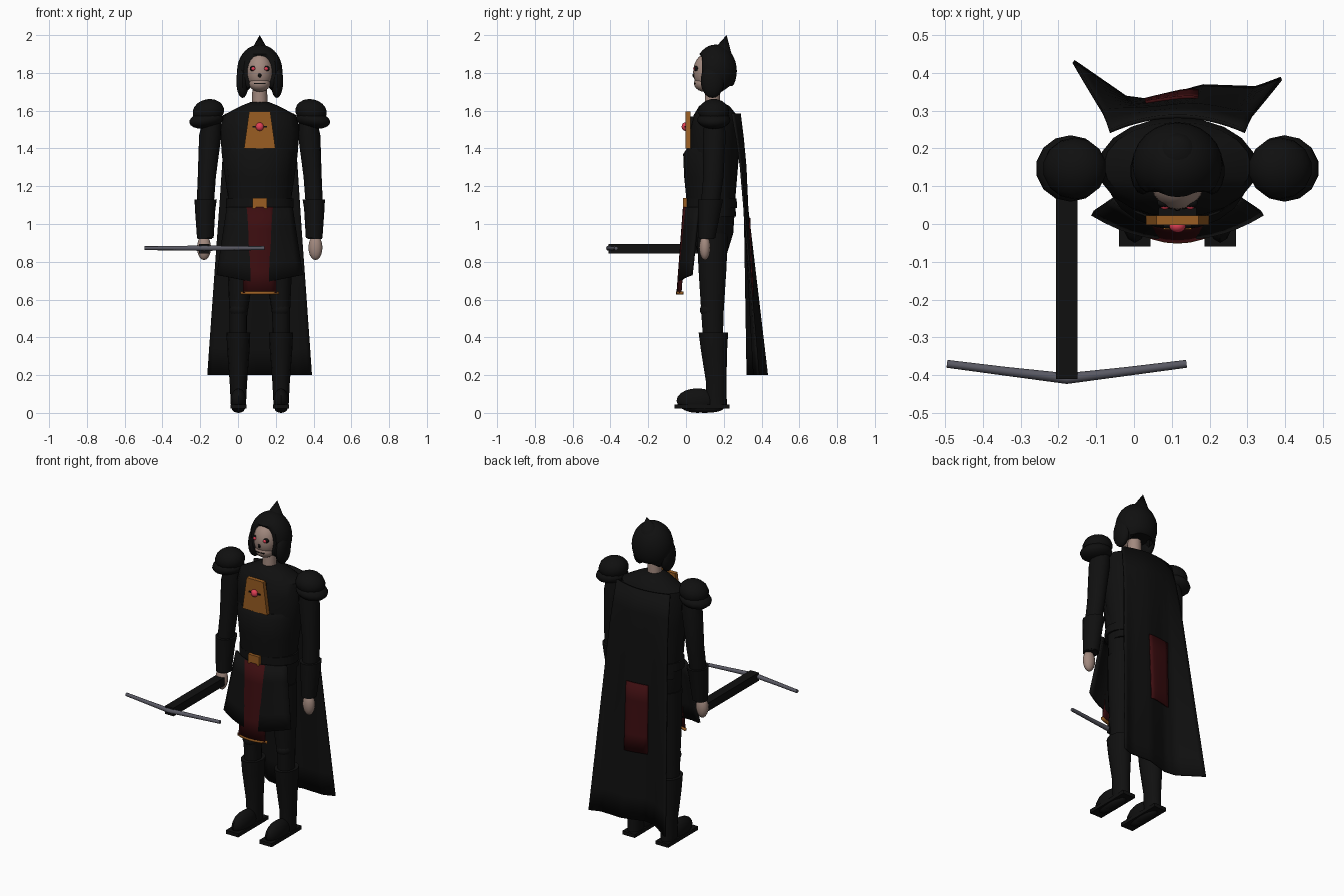
import bpy, bmesh, math
from mathutils import Matrix, Vector

if "Cube" in bpy.data.objects:
    bpy.data.objects.remove(bpy.data.objects["Cube"])

CX = 0.115  # body centre line


def material(name, r, g, b):
    m = bpy.data.materials.new(name)
    m.diffuse_color = (r, g, b, 1)
    m.use_nodes = True
    m.node_tree.nodes["Principled BSDF"].inputs["Base Color"].default_value = m.diffuse_color
    return m


BLACK = material("black cloth", 0.005, 0.005, 0.005)
SKIN = material("pale skin", 0.36, 0.25, 0.21)
GOLD = material("dull gold", 0.32, 0.11, 0.016)
RED = material("dark red cloth", 0.045, 0.004, 0.005)
GREY = material("steel grey", 0.10, 0.10, 0.125)
GEM = material("bright red", 0.75, 0.05, 0.09)


def finish(name, bm, mat):
    bmesh.ops.recalc_face_normals(bm, faces=bm.faces)
    me = bpy.data.meshes.new(name)
    bm.to_mesh(me)
    bm.free()
    me.materials.append(mat)
    ob = bpy.data.objects.new(name, me)
    bpy.context.collection.objects.link(ob)
    return ob


def loft(name, rings, mat, n=16, power=1.0):
    """Stack of oval rings (x, y, z, rx, ry) joined and capped."""
    bm = bmesh.new()
    rows = []
    for x, y, z, rx, ry in rings:
        row = []
        for i in range(n):
            a = 2 * math.pi * i / n
            c, s = math.cos(a), math.sin(a)
            row.append(bm.verts.new((x + rx * math.copysign(abs(c) ** power, c),
                                     y + ry * math.copysign(abs(s) ** power, s), z)))
        rows.append(row)
    for a, b in zip(rows, rows[1:]):
        for i in range(n):
            bm.faces.new((a[i], a[(i + 1) % n], b[(i + 1) % n], b[i]))
    bm.faces.new(rows[0])
    bm.faces.new(rows[-1])
    return finish(name, bm, mat)


def ball(name, loc, rad, mat, seg=14, rings=10, tilt=0.0, edit=None):
    bm = bmesh.new()
    bmesh.ops.create_uvsphere(bm, u_segments=seg, v_segments=rings, radius=1)
    mx = Matrix.Translation(loc) @ Matrix.Rotation(tilt, 4, 'Y') @ Matrix.Diagonal((*rad, 1))
    bmesh.ops.transform(bm, matrix=mx, verts=bm.verts)
    if edit:
        for v in bm.verts:
            edit(v.co)
    return finish(name, bm, mat)


def box(name, loc, size, mat):
    bm = bmesh.new()
    bmesh.ops.create_cube(bm, size=1)
    bmesh.ops.transform(bm, matrix=Matrix.Translation(loc) @ Matrix.Diagonal((*size, 1)), verts=bm.verts)
    return finish(name, bm, mat)


def sheet(name, fn, nu, nv, thick, mat):
    """Thin cloth from a surface function of u and v."""
    bm = bmesh.new()
    g = [[bm.verts.new(fn(i / nu, j / nv)) for i in range(nu + 1)] for j in range(nv + 1)]
    for j in range(nv):
        for i in range(nu):
            bm.faces.new((g[j][i], g[j][i + 1], g[j + 1][i + 1], g[j + 1][i]))
    ob = finish(name, bm, mat)
    mod = ob.modifiers.new("thickness", 'SOLIDIFY')
    mod.thickness, mod.offset = thick, 0
    return ob


def polyline(pts, t):
    for (t0, a), (t1, b) in zip(pts, pts[1:]):
        if t <= t1:
            return a + (b - a) * (t - t0) / (t1 - t0)
    return pts[-1][1]


# Torso, waist guard, hips and belt
loft("torso", [(CX, .17, 1.04, .165, .095), (CX, .15, 1.12, .165, .11), (CX, .145, 1.36, .2, .135),
               (CX, .15, 1.5, .21, .132), (CX, .155, 1.575, .195, .115), (CX, .15, 1.625, .1, .08),
               (CX, .145, 1.645, .05, .045)], BLACK, 20)
loft("waist_guard", [(CX, .13, 1.1, .165, .125), (CX, .125, 1.25, .175, .135),
                     (CX, .12, 1.37, .185, .135), (CX, .125, 1.4, .18, .12)], BLACK, 20)
loft("hips", [(CX, .14, .82, .13, .07), (CX, .14, .95, .165, .11), (CX, .14, 1.1, .17, .12)], BLACK, 20)
loft("belt", [(CX, .135, 1.085, .18, .135), (CX, .135, 1.135, .178, .133)], BLACK, 20)
box("belt_buckle", (CX, 0, 1.11), (.075, .03, .055), GOLD)
loft("neck", [(CX, .14, 1.6, .042, .042), (CX, .14, 1.76, .038, .038)], SKIN, 14)

# Chest plate with gem
loft("chest_plate", [(CX, .008, 1.4, .085, .013), (CX, .008, 1.595, .056, .013)], GOLD, 4, .01).data.transform(
    Matrix.Identity(4))
bpy.data.objects.remove(bpy.data.objects["chest_plate"])
bm = bmesh.new()
front = [bm.verts.new((CX + x, -.002, z)) for x, z in ((-.083, 1.4), (.083, 1.4), (.056, 1.595), (-.056, 1.595))]
face = bm.faces.new(front)
ext = bmesh.ops.extrude_face_region(bm, geom=[face])
bmesh.ops.translate(bm, vec=(0, .025, 0), verts=[e for e in ext["geom"] if isinstance(e, bmesh.types.BMVert)])
finish("chest_plate", bm, GOLD)
box("chest_bar", (CX, -.004, 1.515), (.075, .008, .008), BLACK)
ball("chest_gem", (CX, -.005, 1.515), (.022, .018, .022), GEM)
box("chest_backing", (CX, .06, 1.49), (.1, .09, .16), BLACK)


# Hood: flattened front, lifted above the throat
def shape_hood(co):
    co.y = max(co.y, .085 if co.z < 1.88 else .07)
    if abs(co.x - CX) < .06 and co.z < 1.73:
        co.z = 1.73


ball("hood", (CX, .157, 1.81), (.12, .112, .14), BLACK, 24, 18, edit=shape_hood)
bm = bmesh.new()
bmesh.ops.create_cone(bm, cap_ends=True, segments=14, radius1=.064, radius2=0, depth=.11)
for v in bm.verts:
    tip = v.co.z > 0
    v.co += Vector((CX, .215 if tip else .18, 1.945))
finish("hood_point", bm, BLACK)

# Face
ball("face", (CX, .115, 1.805), (.072, .077, .1), SKIN, 18, 14)
ball("jaw", (CX, .1, 1.745), (.058, .058, .045), SKIN, 14, 10)
ball("nose_hollow", (CX, .041, 1.787), (.009, .007, .012), BLACK, 8, 6)
box("mouth", (CX, .046, 1.745), (.06, .008, .005), BLACK)

for side, s in (("right", -1), ("left", 1)):
    X = lambda d: CX + s * d
    # Hood flaps and eyes
    ball(side + "_hood_flap", (X(.091), .14, 1.757), (.034, .062, .09), BLACK)
    ball(side + "_eye_socket", (X(.034), .056, 1.823), (.02, .013, .015), BLACK, 10, 8)
    ball(side + "_eye", (X(.034), .046, 1.822), (.011, .008, .009), GEM, 10, 8)
    # Shoulder guards
    ball(side + "_shoulder_dome", (X(.272), .147, 1.595), (.086, .082, .066), BLACK, tilt=s * .2)
    ball(side + "_shoulder_plate", (X(.283), .147, 1.55), (.093, .088, .045), BLACK, tilt=s * .15)
    # Arm, bracer and hand
    loft(side + "_arm", [(X(.25), .15, 1.58, .045, .05), (X(.262), .15, 1.47, .059, .062),
                         (X(.28), .145, 1.25, .048, .055), (X(.29), .125, 1.08, .045, .05),
                         (X(.292), .11, .92, .038, .04)], BLACK, 14)
    loft(side + "_bracer", [(X(.288), .11, .925, .044, .046), (X(.289), .125, 1.08, .054, .062),
                            (X(.286), .13, 1.13, .059, .068)], BLACK, 14)
    ball(side + "_hand", (X(.295), .1, .875), (.037, .03, .066), SKIN, 12, 10)
    # Leg, knee, boot and foot
    loft(side + "_leg", [(X(.113), .145, .3, .045, .05), (X(.113), .14, .52, .047, .06),
                         (X(.1), .14, .75, .07, .075), (X(.09), .14, .95, .08, .085)], BLACK, 14)
    ball(side + "_knee", (X(.113), .125, .545), (.048, .052, .042), BLACK, 12, 8)
    loft(side + "_boot", [(X(.113), .16, .04, .04, .058), (X(.113), .16, .16, .046, .055),
                          (X(.113), .148, .34, .06, .072), (X(.113), .145, .425, .063, .08)], BLACK, 14)
    ball(side + "_foot", (X(.113), .06, .065), (.042, .11, .065), BLACK, 14, 10)
    box(side + "_sole", (X(.113), .085, .033), (.084, .29, .022), BLACK)
    ball(side + "_heel", (X(.113), .1, .025), (.035, .1, .025), BLACK, 12, 8)

    # Flaring front skirt plate
    def skirt(u, v):
        d = .02 + u * (.15 + .055 * v)
        return (X(d), (-.002 - .032 * v) + .07 * u ** 2 * (1 - .1 * v), 1.09 - v * (.36 + .04 * (1 - u)))
    sheet(side + "_skirt_plate", skirt, 6, 4, .015, BLACK)


# Tabard with gold hem
def tabard(u, v):
    w = .078 + .01 * v
    return (CX + (2 * u - 1) * w, -.012 - .034 * v + .018 * (2 * u - 1) ** 2, 1.09 - .455 * v)


sheet("tabard", tabard, 6, 4, .009, RED)
sheet("tabard_hem", lambda u, v: (CX + (2 * u - 1) * .098, -.045 + .025 * (2 * u - 1) ** 2, .628 + .014 * v),
      6, 1, .014, GOLD)

# Cape with folds widening towards the hem
HEM = [(0, .43), (.25, .335), (.38, .325), (.62, .365), (.88, .36), (1, .385)]


def cape(u, v):
    z = 1.585 - 1.385 * v
    top = .285 - .04 * abs(2 * u - 1) ** 2 + .02 * min(1, v / .17)
    x = (-.065 - .095 * v) * (1 - u) + (.295 + .095 * v) * u
    return (x, top + (polyline(HEM, u) - top) * v, z)


sheet("cape", cape, 24, 10, .01, BLACK)


def back_panel(u, v):
    x, y, z = cape(.4 + .28 * u, .4 + .3 * v)
    return (.03 + .14 * u, y + .009, z)


sheet("cape_panel", back_panel, 6, 4, .008, RED)

# Crossbow
BX = -.178
box("crossbow_stock", (BX, -.155, .87), (.056, .51, .05), BLACK)
curve = bpy.data.curves.new("crossbow_limbs", 'CURVE')
curve.dimensions = '3D'
curve.bevel_depth = .013
curve.bevel_resolution = 2
curve.use_fill_caps = True
sp = curve.splines.new('POLY')
sp.points.add(4)
for p, (x, y, r) in zip(sp.points, ((-.317, -.37, .8), (-.16, -.39, .9), (0, -.409, 1.1), (.16, -.39, .9), (.317, -.37, .8))):
    p.co = (BX + x, y, .872, 1)
    p.radius = r
curve.materials.append(GREY)
bpy.context.collection.objects.link(bpy.data.objects.new("crossbow_limbs", curve))

# Smooth shading with sharp edges kept
bpy.ops.object.select_all(action='DESELECT')
for ob in bpy.context.scene.objects:
    if ob.type == 'MESH':
        ob.select_set(True)
        bpy.context.view_layer.objects.active = ob
bpy.ops.object.shade_smooth_by_angle(angle=math.radians(40))
